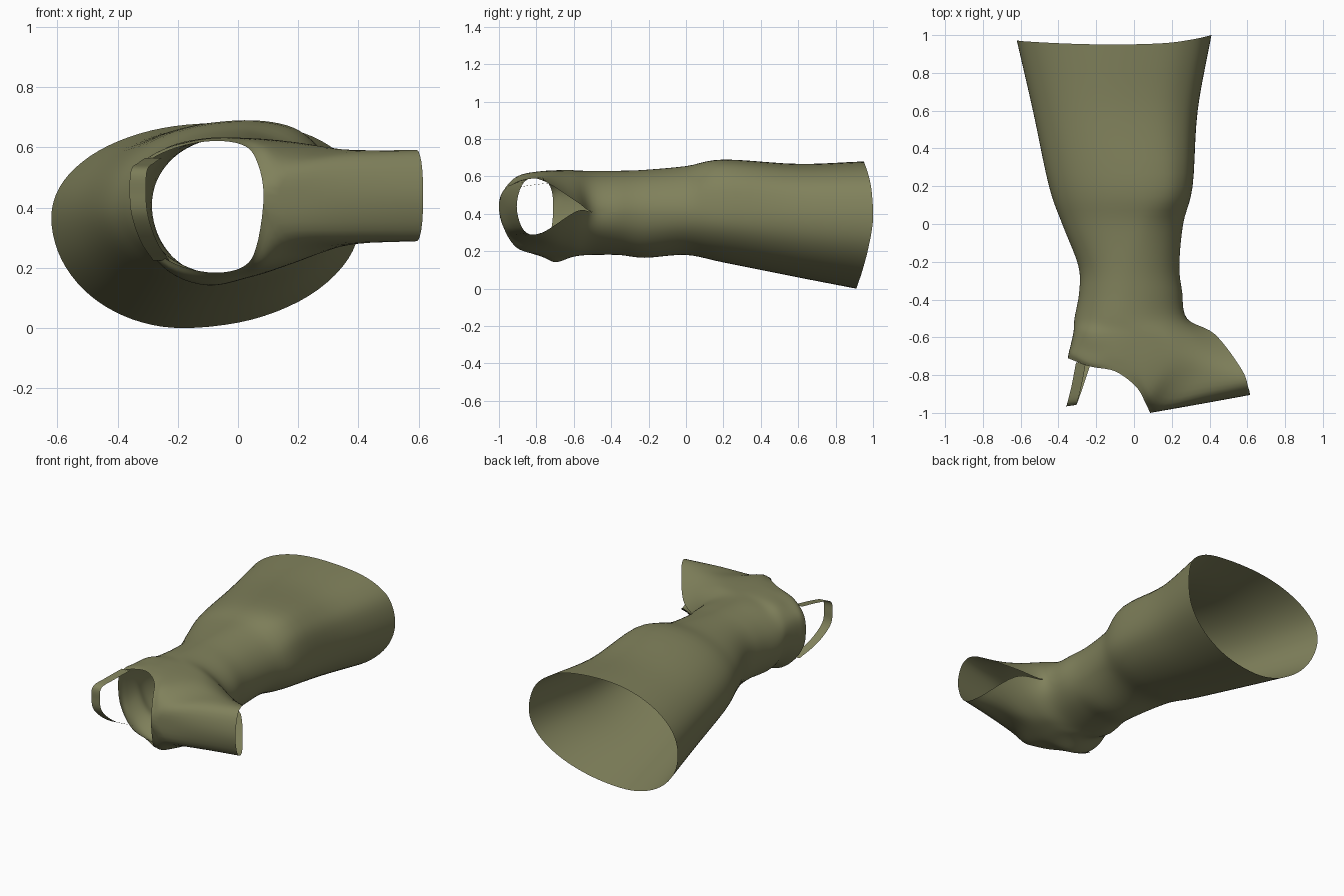
import bpy, bmesh, math
from mathutils import Vector

if "Cube" in bpy.data.objects:
    bpy.data.objects.remove(bpy.data.objects["Cube"])

olive = bpy.data.materials.new("olive fabric")
olive.diffuse_color = (0.215, 0.218, 0.105, 1)
olive.use_nodes = True
olive.node_tree.nodes["Principled BSDF"].inputs["Base Color"].default_value = olive.diffuse_color

# forearm sections: y, left x, right x, bottom z, top z, top's x, bottom's x, side z
TUBE = [
    (0.95, -.62, .41, .00, .68, -.08, -.18, .37),
    (0.60, -.535, .337, .06, .667, -.08, -.15, .38),
    (0.20, -.45, .31, .14, .69, .02, -.10, .40),
    (0.00, -.38, .26, .18, .655, .00, -.08, .41),
    (-.22, -.295, .24, .165, .635, -.03, -.06, .41),
    (-.36, -.29, .255, .18, .63, -.04, -.08, .41),
    (-.50, -.315, .28, .18, .63, -.05, -.10, .41),
]
# upper sheet of the hand: rows from little-finger side over the back to the thumb edge
HAND = [
    [(-.32, -.57, .44), (-.30, -.57, .53), (-.23, -.58, .60), (-.10, -.59, .63), (.03, -.60, .63),
     (.14, -.61, .62), (.23, -.62, .60), (.33, -.61, .55), (.43, -.585, .465)],
    [(-.335, -.64, .44), (-.315, -.65, .54), (-.23, -.67, .60), (-.10, -.69, .63), (.04, -.72, .63),
     (.15, -.75, .62), (.27, -.77, .60), (.40, -.77, .59), (.57, -.77, .58)],
    [(-.345, -.68, .44), (-.325, -.69, .54), (-.23, -.73, .60), (-.10, -.745, .625), (.02, -.80, .625),
     (.09, -.89, .605), (.17, -.95, .55), (.37, -.91, .565), (.605, -.865, .57)],
    [(-.35, -.71, .44), (-.325, -.72, .53), (-.23, -.755, .59), (-.10, -.78, .62), (.01, -.86, .61),
     (.06, -.945, .56), (.085, -1.0, .44), (.34, -.955, .44), (.615, -.905, .44)],
]
SUB = 5


def spline(pts, before, after, n=SUB):
    p = [before] + list(pts) + [after]
    out = []
    for i in range(1, len(p) - 2):
        a, b, c, d = p[i - 1:i + 3]
        for k in range(n):
            t = k / n
            out.append(0.5 * (2 * b + (c - a) * t + (2 * a - 5 * b + 4 * c - d) * t ** 2
                              + (3 * b - a - 3 * c + d) * t ** 3))
    return out + [p[-2].copy()]


def tube_half(row, side, first):
    y, xl, xr, zb, zt, xt, xb, zm = row
    xm = xt if side > 0 else xb
    pts = []
    for i in range(9):
        a = math.pi * (1 - i / 8)
        c, s = math.cos(a), max(0, math.sin(a))
        yy = y
        if first:   # slanted cuff edge
            yy += (.05 if c > 0 else .02) * c * c - (.04 * s if side < 0 else 0)
        if side > 0 and c > 0 and y >= .2:   # fuller upper right shoulder
            c, s = c ** .75, s ** .75
        x = xm + c * ((xr - xm) if c > 0 else (xm - xl))
        z = zm + s * ((zt - zm) if side > 0 else (zb - zm))
        pts.append(Vector((x, yy, z)))
    return pts


def underside(p):
    # mirrored back of the hand, deepened at the palm and its heel
    x, y, z = p
    heel = .06 * math.exp(-((x + .2) / .2) ** 2 - ((y + .69) / .08) ** 2)
    bulge = (.07 * math.exp(-(x / .28) ** 2) + heel) * min(1, abs(z - .44) / .15)
    return Vector((x, y, .88 - z - bulge))


halves = {}
for side in (1, -1):
    rows = [tube_half(r, side, i == 0) for i, r in enumerate(TUBE)]
    rows += [[Vector(p) if side > 0 else underside(p) for p in r] for r in HAND]
    halves[side] = rows

# smooth each row across, sharing tangents with the opposite half
fine = {}
for side in (1, -1):
    fine[side] = []
    for i, r in enumerate(halves[side]):
        other = halves[-side][i]
        after = other[7] if i < len(TUBE) else 2 * r[8] - r[7]
        if r is halves[side][-1]:   # hand rim turns the corner into the thumb web
            line = spline(r[:7], other[1], other[5])[:-1]
            line += spline(r[6:], 2 * r[6] - r[7], after)
        else:
            line = spline(r, other[1], after)
        fine[side].append(line)

bm = bmesh.new()
for side in (1, -1):
    rows, opp = fine[side], fine[-side]
    cols = []
    for j in range(len(rows[0])):
        c = [r[j] for r in rows]
        # columns that meet at the thumb web roll over into the other half
        after = opp[-2][j] if j >= 6 * SUB else 2 * c[-1] - c[-2]
        cols.append([bm.verts.new(p) for p in spline(c, 2 * c[0] - c[1], after)])
    for a, b in zip(cols, cols[1:]):
        for k in range(len(a) - 1):
            q = (a[k], a[k + 1], b[k + 1], b[k])
            bm.faces.new(q if side > 0 else q[::-1])
bmesh.ops.remove_doubles(bm, verts=bm.verts, dist=0.0008)
bmesh.ops.recalc_face_normals(bm, faces=bm.faces)


def finish(bm, name):
    me = bpy.data.meshes.new(name)
    bm.to_mesh(me)
    bm.free()
    me.materials.append(olive)
    for p in me.polygons:
        p.use_smooth = True
    ob = bpy.data.objects.new(name, me)
    bpy.context.collection.objects.link(ob)
    return ob


finish(bm, "wrist_sleeve")

# finger strap: a ribbon looping forward from the hand opening
path = [Vector(p) for p in [(-.28, -.73, .565), (-.305, -.86, .548), (-.328, -.95, .525),
                            (-.333, -.96, .45), (-.325, -.945, .37), (-.295, -.86, .285),
                            (-.255, -.74, .225)]]
bm = bmesh.new()
prev = None
for p in spline(path, 2 * path[0] - path[1], 2 * path[-1] - path[-2], 6):
    w = Vector((.027, .004, 0))
    cur = (bm.verts.new(p - w), bm.verts.new(p + w))
    if prev:
        bm.faces.new((prev[0], prev[1], cur[1], cur[0]))
    prev = cur
finish(bm, "finger_strap")
